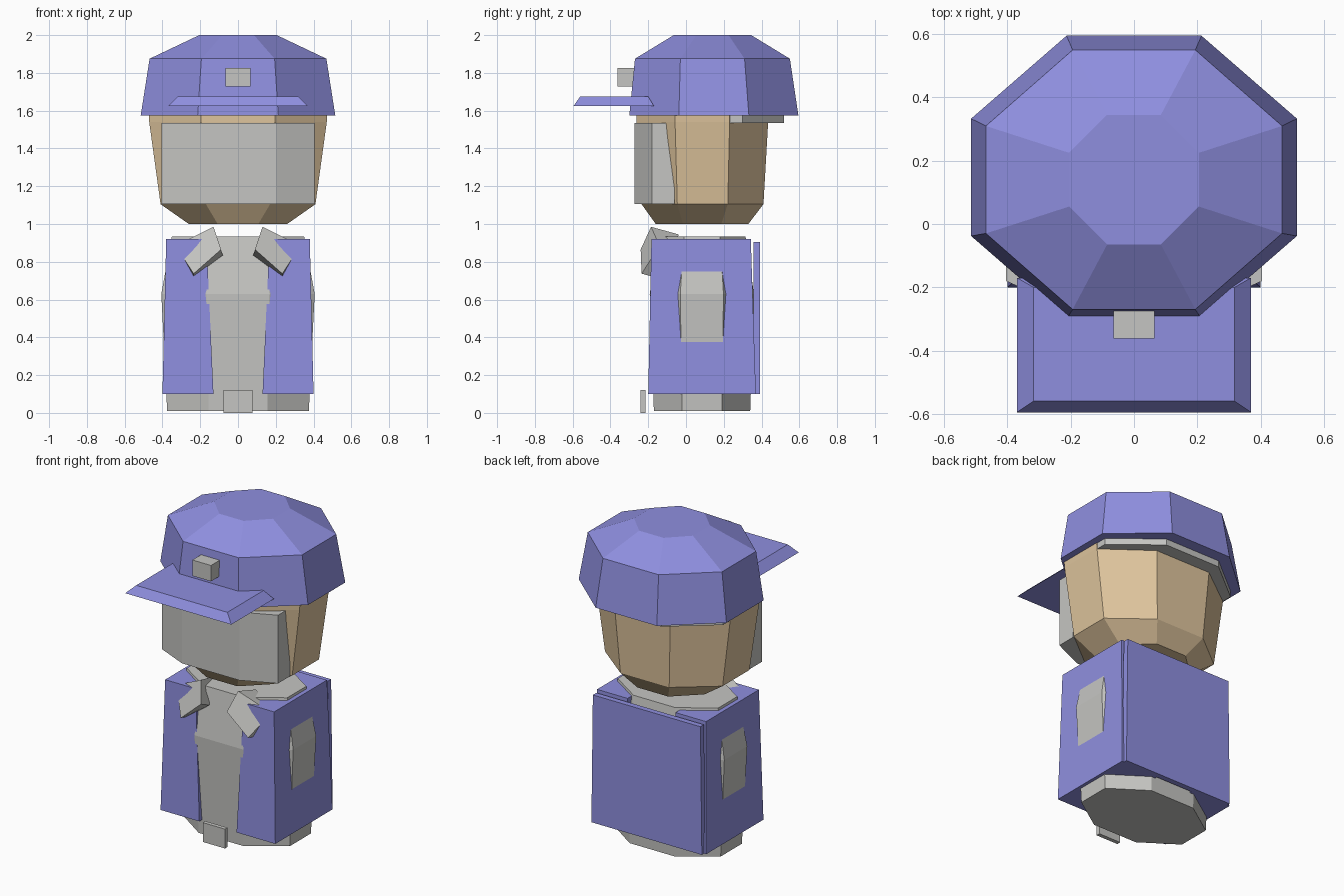
import bpy, math

if "Cube" in bpy.data.objects:
    bpy.data.objects.remove(bpy.data.objects["Cube"])


def material(name, rgb):
    m = bpy.data.materials.new(name)
    m.diffuse_color = (*rgb, 1)
    m.use_nodes = True
    m.node_tree.nodes["Principled BSDF"].inputs["Base Color"].default_value = m.diffuse_color
    return m


BLUE = material("periwinkle_blue", (0.275, 0.275, 0.74))
GREY = material("light_grey", (0.56, 0.56, 0.54))
TAN = material("tan", (0.74, 0.56, 0.34))


def loft(name, rings, mat):
    """Closed solid through equally sized rings, listed bottom to top, counter-clockwise."""
    n = len(rings[0])
    verts = [p for r in rings for p in r]
    faces = [tuple(reversed(range(n))),
             tuple(range(len(verts) - n, len(verts)))]
    for k in range(len(rings) - 1):
        for i in range(n):
            a, b = k * n + i, k * n + (i + 1) % n
            faces.append((a, b, b + n, a + n))
    me = bpy.data.meshes.new(name)
    me.from_pydata(verts, [], faces)
    me.materials.append(mat)
    ob = bpy.data.objects.new(name, me)
    bpy.context.collection.objects.link(ob)
    return ob


def octagon(hx, y0, y1, z):
    """Octagon with flat sides towards the axes, half width hx, from y0 to y1."""
    c = math.cos(math.pi / 8)
    ring = []
    for i in range(8):
        a = math.radians(22.5 + 45 * i)
        ring.append((hx / c * math.cos(a),
                     (y0 + y1) / 2 + (y1 - y0) / 2 / c * math.sin(a), z))
    return ring


def rect(x0, x1, y0, y1, z):
    return [(x0, y0, z), (x1, y0, z), (x1, y1, z), (x0, y1, z)]


def prism(name, outline, z0, z1, mat):
    return loft(name, [[(x, y, z) for x, y in outline] for z in (z0, z1)], mat)


def mirror_x(ob):
    ob.modifiers.new("mirror", 'MIRROR').use_axis[0] = True


# Cap with its brim and badge
loft("cap", [octagon(0.515, -0.30, 0.595, 1.575),
             octagon(0.468, -0.27, 0.55, 1.875),
             octagon(0.205, -0.065, 0.345, 2.0)], BLUE)
loft("cap_brim", [rect(-0.37, 0.37, -0.595, -0.17, 1.625),
                  rect(-0.318, 0.318, -0.56, -0.20, 1.675)], BLUE)
loft("cap_badge", [rect(-0.065, 0.065, -0.362, -0.25, z) for z in (1.727, 1.827)], GREY)

# Hair band around the back of the head
prism("hair", [(-0.468, -0.03), (0.468, -0.03), (0.468, 0.30),
               (0.195, 0.52), (-0.195, 0.52), (-0.468, 0.30)], 1.536, 1.6, GREY)

# Head and face mask
loft("head", [octagon(0.26, -0.16, 0.33, 1.0),
              octagon(0.41, -0.235, 0.41, 1.105),
              octagon(0.47, -0.262, 0.435, 1.54),
              octagon(0.474, -0.262, 0.435, 1.6)], TAN)
prism("face_mask", [(-0.405, -0.06), (-0.405, -0.18), (-0.20, -0.272),
                    (0.20, -0.272), (0.405, -0.18), (0.405, -0.06)], 1.105, 1.535, GREY)

# Shirt bulging slightly through the sides of the jacket
loft("shirt", [octagon(0.375, -0.17, 0.34, 0.01),
               octagon(0.406, -0.192, 0.36, 0.63),
               octagon(0.35, -0.145, 0.315, 0.935)], GREY)

# Jacket halves and back panel
mirror_x(loft("jacket_side", [rect(0.13, 0.40, -0.20, 0.37, 0.10),
                              rect(0.167, 0.38, -0.183, 0.343, 0.92)], BLUE))
loft("jacket_back", [rect(-0.385, 0.385, 0.357, 0.392, 0.10),
                     rect(-0.375, 0.375, 0.357, 0.392, 0.905)], BLUE)

# Collar flaps
back = [(0.08, -0.17, 0.835), (0.235, -0.17, 0.72), (0.32, -0.05, 0.86), (0.15, -0.04, 0.945)]
front = [(0.09, -0.24, 0.865), (0.235, -0.235, 0.737), (0.33, -0.14, 0.885), (0.13, -0.185, 0.985)]
mirror_x(loft("collar_flap", [back, front], GREY))

# Belt buckle
loft("buckle", [rect(-0.077, 0.077, -0.24, -0.215, z) for z in (0.0, 0.122)], GREY)
